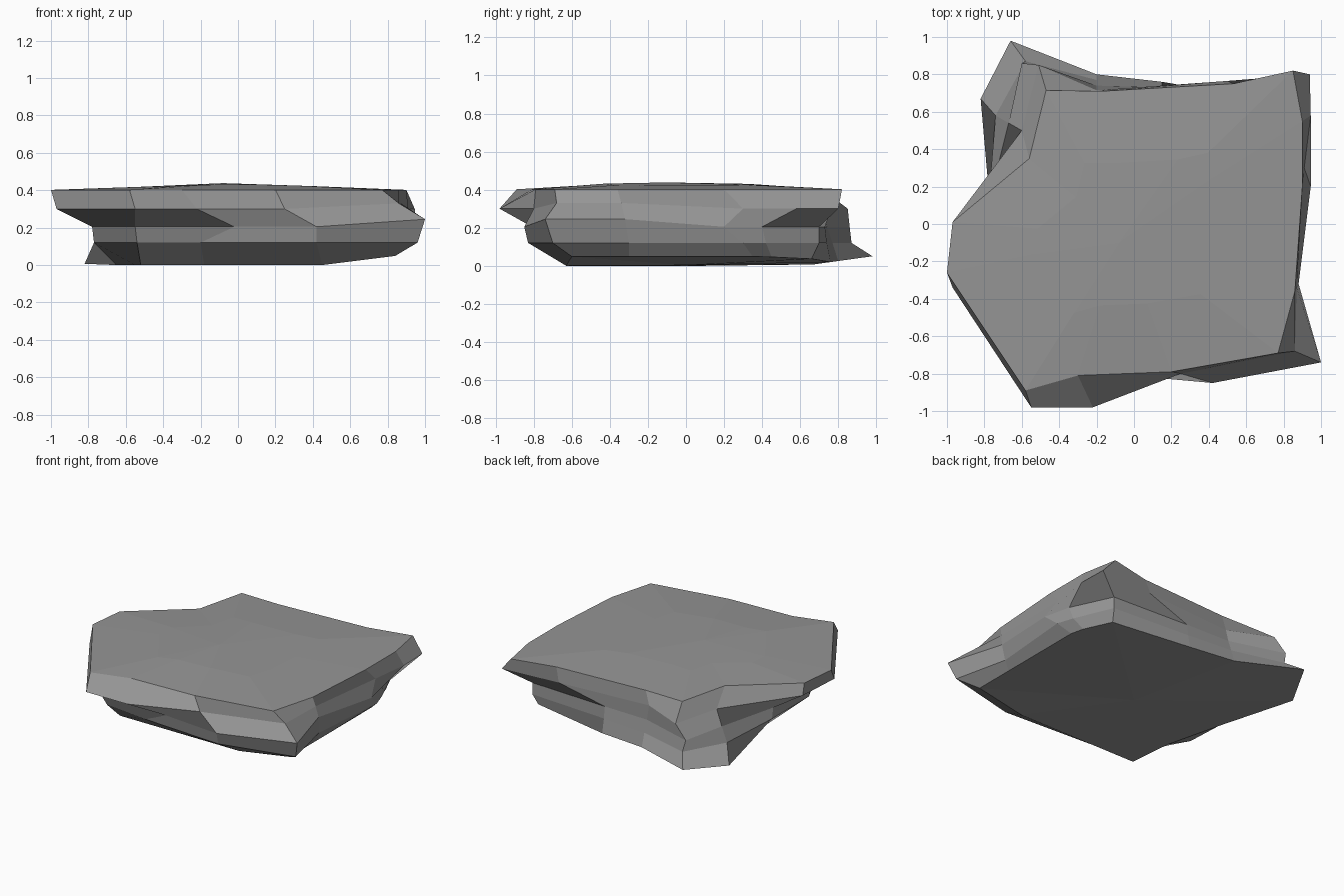
import bpy, bmesh

if "Cube" in bpy.data.objects:
    bpy.data.objects.remove(bpy.data.objects["Cube"])

# Irregular rock slab: five outlines (x, y), each running round from the front left corner
base = [(-.52, -.63), (-.18, -.63), (.45, -.63), (.84, -.6), (.84, -.3), (.84, .35), (.82, .45),
        (.74, .66), (.15, .76), (-.2, .8), (-.66, .98), (-.82, .67), (-.65, .1), (-.55, -.3)]
low = [(-.54, -.75), (-.2, -.79), (.42, -.83), (.96, -.7), (.87, -.3), (.92, .3), (.88, .42),
       (.76, .7), (.15, .74), (-.2, .77), (-.58, .87), (-.74, .58), (-.77, .1), (-.77, -.33)]
waist = [(-.55, -.8), (-.02, -.81), (.42, -.85), (1, -.74), (.88, -.32), (.945, .2), (.9, .4),
         (.76, .7), (.15, .73), (-.2, .74), (-.6, .86), (-.67, .54), (-.78, .1), (-.78, -.33)]
ledge = [(-.55, -.98), (-.22, -.98), (.25, -.8), (.86, -.68), (.87, -.34), (.91, .3), (.945, .58),
         (.94, .8), (.5, .765), (-.2, .715), (-.51, .85), (-.6, .5), (-.95, 0), (-.97, -.34)]
rim = [(-.58, -.89), (-.3, -.81), (.2, -.79), (.77, -.69), (.86, -.36), (.9, .2), (.9, .55),
       (.85, .82), (.53, .75), (-.17, .71), (-.47, .715), (-.56, .35), (-.97, .01), (-1, -.26)]


def underside(x, y):
    """The bottom lifts slightly toward the right and back edges."""
    return .05 * min(1, max(0, (x - .45) / .4, (y - .62) / .36))


bm = bmesh.new()


def ring(outline, height):
    return [bm.verts.new((x, y, height(x, y))) for x, y in outline]


def bridge(a, b):
    n = len(a)
    for i in range(n):
        j = (i + 1) % n
        bm.faces.new((a[i], a[j], b[j], b[i]))


def fan(loop, tip):
    v = bm.verts.new(tip)
    for i in range(len(loop)):
        bm.faces.new((loop[i], loop[(i + 1) % len(loop)], v))


# Sides and gently domed top
crown = [(x * .5 - .03, y * .5 - .03) for x, y in rim]
rings = [ring(base, underside),
         ring(low, lambda x, y: .12),
         ring(waist, lambda x, y: .205 + .04 * (x > .86 and y < 0)),
         ring(ledge, lambda x, y: .3 + .03 * (x > .8 and y < 0)),
         ring(rim, lambda x, y: .402),
         ring(crown, lambda x, y: .434 - .03 * abs(x))]
for a, b in zip(rings, rings[1:]):
    bridge(a, b)
fan(rings[0], (0, 0, .003))
fan(rings[-1], (-.08, -.1, .438))
bmesh.ops.recalc_face_normals(bm, faces=bm.faces)

mesh = bpy.data.meshes.new("rock_slab")
bm.to_mesh(mesh)
bm.free()

# Dark stone colour
stone = bpy.data.materials.new("dark_stone")
stone.diffuse_color = (.3, .3, .3, 1)
stone.use_nodes = True
stone.node_tree.nodes["Principled BSDF"].inputs["Base Color"].default_value = stone.diffuse_color
mesh.materials.append(stone)
bpy.context.collection.objects.link(bpy.data.objects.new("rock_slab", mesh))
